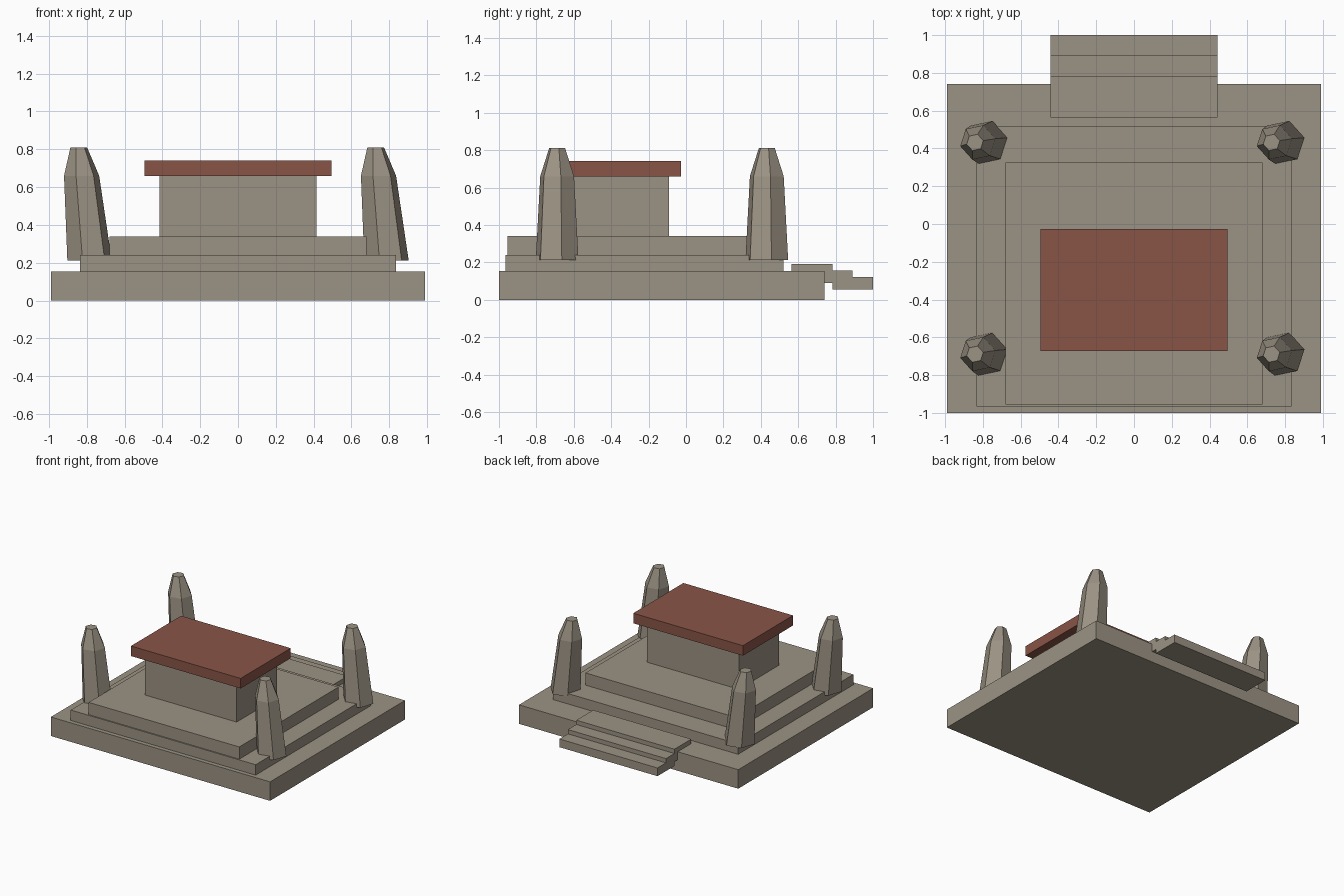
import bpy, bmesh
from math import radians, cos, sin
from mathutils import Vector

cube = bpy.data.objects.get("Cube")
if cube:
    bpy.data.objects.remove(cube, do_unlink=True)


def make_material(name, rgb):
    mat = bpy.data.materials.new(name)
    mat.use_nodes = True
    mat.diffuse_color = (*rgb, 1)
    bsdf = mat.node_tree.nodes["Principled BSDF"]
    bsdf.inputs["Base Color"].default_value = (*rgb, 1)
    bsdf.inputs["Roughness"].default_value = 0.9
    return mat


stone = make_material("warm grey stone", (0.33, 0.29, 0.23))
clay = make_material("red clay", (0.25, 0.09, 0.063))


def add_object(name, bm, mat):
    bmesh.ops.recalc_face_normals(bm, faces=bm.faces)
    mesh = bpy.data.meshes.new(name)
    bm.to_mesh(mesh)
    bm.free()
    mesh.materials.append(mat)
    obj = bpy.data.objects.new(name, mesh)
    bpy.context.collection.objects.link(obj)
    return obj


def box(name, half_x, y0, y1, z0, z1, mat=stone):
    """Box centred on x = 0."""
    bm = bmesh.new()
    bmesh.ops.create_cube(bm, size=1)
    bmesh.ops.scale(bm, vec=(2 * half_x, y1 - y0, z1 - z0), verts=bm.verts)
    bmesh.ops.translate(bm, vec=(0, (y0 + y1) / 2, (z0 + z1) / 2), verts=bm.verts)
    return add_object(name, bm, mat)


# Stepped platform
box("base_platform", 0.99, -1.0, 0.74, 0, 0.155)
box("middle_tier", 0.835, -0.965, 0.52, 0.155, 0.24)
box("upper_tier", 0.68, -0.955, 0.325, 0.24, 0.34)

# Altar with its overhanging slab
box("altar_block", 0.415, -0.61, -0.09, 0.34, 0.66)
box("altar_slab", 0.495, -0.673, -0.027, 0.66, 0.742, clay)

# Overlapping entrance steps at the back
for i in range(3):
    y, z = 1.0 - 0.109 * i, 0.055 + 0.035 * i
    box(f"entrance_step_{i + 1}", 0.443, y - 0.217, y, z, z + 0.067)


# Leaning six-sided standing stones: lean, radius and height of each ring
RINGS = [(0, 0.12, 0.213), (-0.042, 0.095, 0.66), (-0.057, 0.045, 0.81)]


def standing_stone(name, x, y):
    bm = bmesh.new()
    loops = []
    for lean, radius, z in RINGS:
        angles = [radians(12 + 60 * k) for k in range(6)]
        loops.append([bm.verts.new(Vector((x + lean + radius * cos(a),
                                           y + radius * sin(a), z)))
                      for a in angles])
    for low, high in zip(loops, loops[1:]):
        for k in range(6):
            n = (k + 1) % 6
            bm.faces.new((low[k], low[n], high[n], high[k]))
    bm.faces.new(loops[0])
    bm.faces.new(loops[-1])
    return add_object(name, bm, stone)


for side, x in (("left", 0.785), ("right", -0.785)):
    for end, y in (("front", -0.689), ("back", 0.432)):
        standing_stone(f"{end}_{side}_standing_stone", x, y)
